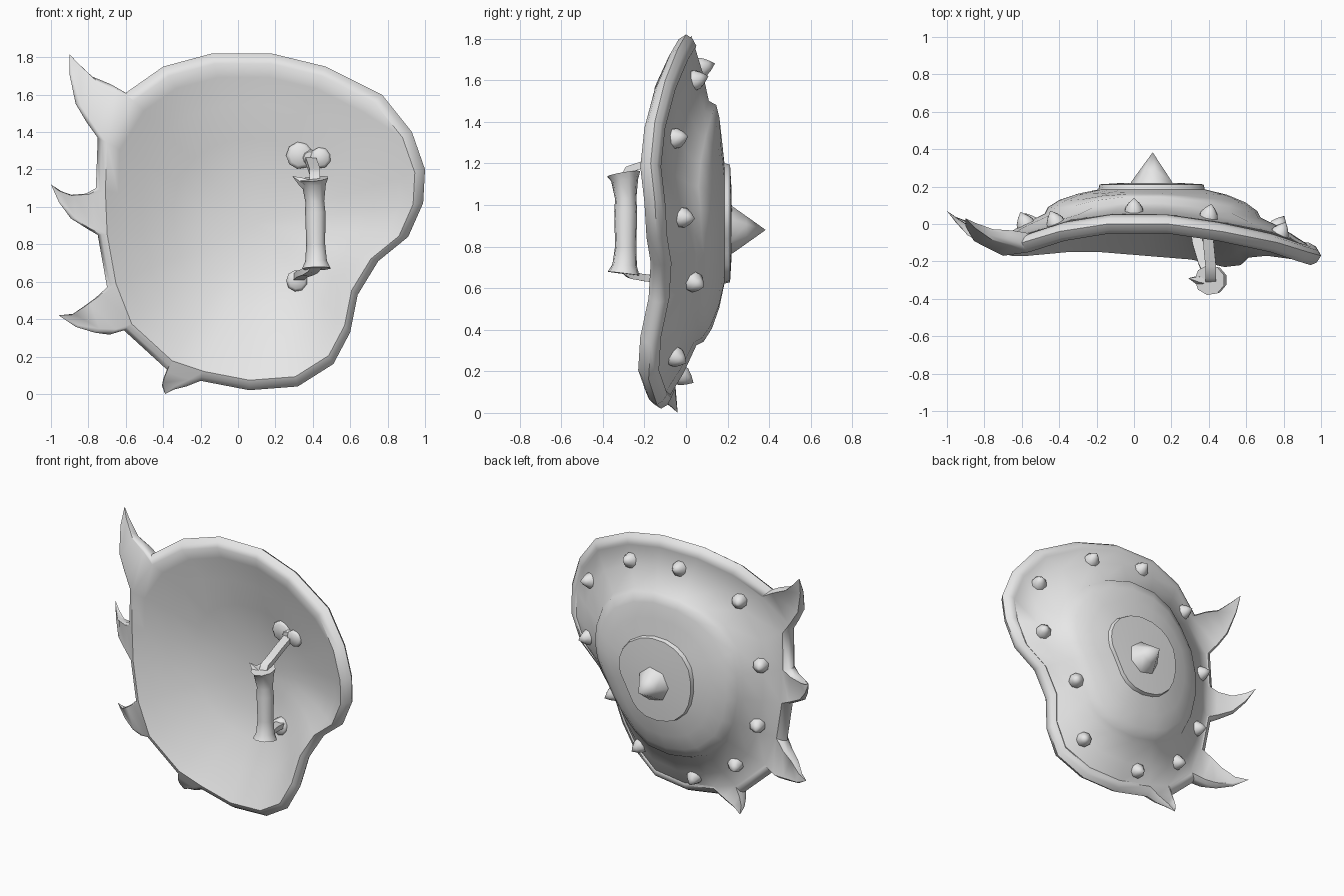
import bpy, bmesh, math
from mathutils import Vector
from mathutils.bvhtree import BVHTree

cube = bpy.data.objects.get("Cube")
if cube:
    bpy.data.objects.remove(cube)

grey = bpy.data.materials.new("plain grey")
grey.use_nodes = True
grey.diffuse_color = (0.8, 0.8, 0.8, 1)
grey.node_tree.nodes["Principled BSDF"].inputs["Base Color"].default_value = (0.8, 0.8, 0.8, 1)


def finish(name, bm, angle=50):
    bmesh.ops.recalc_face_normals(bm, faces=bm.faces)
    mesh = bpy.data.meshes.new(name)
    bm.to_mesh(mesh)
    bm.free()
    mesh.materials.append(grey)
    obj = bpy.data.objects.new(name, mesh)
    bpy.context.collection.objects.link(obj)
    bpy.ops.object.select_all(action="DESELECT")
    obj.select_set(True)
    bpy.context.view_layer.objects.active = obj
    bpy.ops.object.shade_smooth_by_angle(angle=math.radians(angle))


def skin(bm, rings):
    """Join rings of points; a ring with one point closes to a tip."""
    loops = [[bm.verts.new(p) for p in ring] for ring in rings]
    for a, b in zip(loops, loops[1:]):
        n = max(len(a), len(b))
        for i in range(n):
            j = (i + 1) % n
            if len(a) == 1:
                bm.faces.new((a[0], b[i], b[j]))
            elif len(b) == 1:
                bm.faces.new((a[i], a[j], b[0]))
            else:
                bm.faces.new((a[i], a[j], b[j], b[i]))
    for end in (loops[0], loops[-1]):
        if len(end) > 2:
            bm.faces.new(end)
    return loops


def tube(name, path, sides=8, flat=1.0):
    """Tapered tube through (x, y, z, radius) stations; flat thins it."""
    pts = [Vector(p[:3]) for p in path]
    rings = []
    for k, (c, p) in enumerate(zip(pts, path)):
        if p[3] == 0:
            rings.append([c])
            continue
        tangent = (pts[min(k + 1, len(pts) - 1)] - pts[max(k - 1, 0)]).normalized()
        side = tangent.orthogonal().normalized() if abs(tangent.x) > 0.9 else \
            (Vector((1, 0, 0)) - tangent * tangent.x).normalized()
        up = side.cross(tangent)
        steps = [math.tau * (i + .5) / sides for i in range(sides)]
        rings.append([c + p[3] * (side * math.cos(s) + up * (flat * math.sin(s))) for s in steps])
    bm = bmesh.new()
    skin(bm, rings)
    finish(name, bm)


# Shield outline: x, z and depth of the front lip
outline = [
    (-.14, 1.82, -.05), (.18, 1.82, -.05), (.47, 1.75, -.09), (.77, 1.6, -.15),
    (.93, 1.4, -.2), (1, 1.2, -.22), (.99, 1.02, -.2), (.91, .84, -.19),
    (.75, .71, -.17), (.64, .53, -.18), (.6, .33, -.22), (.51, .16, -.23),
    (.32, .04, -.19), (.06, .02, -.17), (-.2, .07, -.15), (-.38, .13, -.15),
    (-.61, .34, -.17), (-.7, .57, -.17), (-.75, .85, -.16), (-.76, 1.1, -.16),
    (-.75, 1.37, -.17), (-.6, 1.61, -.15), (-.4, 1.75, -.09)]
cx, cz = 0.09, 0.91


def ring(scale, y, follow, round_off=0.0):
    """Scaled outline; follow = how much it keeps the warp of the lip."""
    pts = []
    for x, z, lip in outline:
        d = Vector((x - cx, 0, z - cz))
        d = d.lerp(d.normalized() * 0.91, round_off) * scale
        pts.append((cx + d.x, y + follow * (lip + 0.17), cz + d.z))
    return pts


# Shield body: hollow front, rolled lip, studded band, dome and centre disc
bm = bmesh.new()
loops = skin(bm, [
    [(cx, .09, cz)],
    ring(.3, .07, 0, .5), ring(.5, .02, .15, .4), ring(.7, -.06, .45, .2),
    ring(.86, -.13, .85), ring(.94, -.17, 1), ring(.975, -.155, 1), ring(1, -.12, 1),
    ring(.98, -.09, 1), ring(.94, -.07, 1), ring(.925, -.075, 1),
    ring(.8, -.01, .75, .2), ring(.65, .05, .5, .5), ring(.63, .085, .5, .5),
    ring(.56, .125, .3, .5), ring(.45, .16, .1, .5), ring(.32, .185, 0, .5),
    ring(.313, .212, 0, .55), ring(.2, .218, 0, .7),
    [(cx, .222, cz)]])
bm.normal_update()
surface = BVHTree.FromBMesh(bm)

# Horns drawn out of the lip: outline edge, then x, y, z and scale of each station
horns = [
    (20, [(-.72, -.08, 1.535, .85), (-.805, -.06, 1.61, .6), (-.87, -.01, 1.73, .28),
          (-.9, .03, 1.815, 0)]),
    (18, [(-.785, -.08, .975, .75), (-.88, -.04, 1.0, .5), (-.95, .02, 1.055, .25),
          (-1, .07, 1.12, 0)]),
    (16, [(-.7, -.08, .43, .85), (-.775, -.06, .41, .62), (-.87, -.01, .395, .28),
          (-.96, .04, .42, 0)]),
    (14, [(-.325, -.08, .085, .7), (-.37, -.06, .045, .35), (-.39, -.04, 0, 0)])]
for i, stations in horns:
    patch = {v for loop in loops[5:11] for v in loop[i:i + 2]}
    faces = [f for f in bm.faces if all(v in patch for v in f.verts)]
    for x, y, z, size in stations:
        geom = bmesh.ops.extrude_face_region(bm, geom=faces)["geom"]
        old = [f for f in faces if f.is_valid]
        bmesh.ops.delete(bm, geom=old, context="FACES")
        verts = [g for g in geom if isinstance(g, bmesh.types.BMVert)]
        faces = [g for g in geom if isinstance(g, bmesh.types.BMFace)]
        if size == stations[0][3]:
            scale_before = 1
        middle = sum((v.co for v in verts), Vector()) / len(verts)
        for v in verts:
            v.co = Vector((x, y, z)) + (v.co - middle) * (size / scale_before)
        scale_before = size
bmesh.ops.remove_doubles(bm, verts=bm.verts, dist=1e-4)
finish("shield_body", bm)


def hit(x, z, from_y):
    return surface.ray_cast(Vector((x, from_y, z)), Vector((0, -from_y, 0)).normalized())[:2]


# Studs around the band, standing on its surface
studs = [(0, 1.66), (.4, 1.6), (.78, 1.32), (.77, .94), (.53, .63), (.39, .27),
         (-.05, .18), (-.38, .36), (-.55, .68), (-.58, 1.11), (-.42, 1.52)]
for x, z in studs:
    p, n = hit(x, z, 2)
    n = n if n.y > 0 else -n
    stations = [(-.02, .053), (.012, .05), (.04, .03), (.07, 0)]
    tube("stud", [(*(p + n * h), r) for h, r in stations], 8)

# Centre spike
tube("centre_spike", [(.1, .2, .88, .125), (.1, .225, .88, .115), (.1, .29, .88, .068),
                      (.1, .383, .88, 0)], 7)

# Grip with flared ends
tube("grip", [(.405, -.3, 1.15, .082), (.408, -.295, 1.12, .066), (.412, -.29, 1.03, .052),
              (.415, -.29, .97, .056), (.417, -.29, .8, .052), (.419, -.295, .71, .06),
              (.42, -.3, .67, .078)], 9)
tube("grip_thorn", [(.39, -.3, 1.11, .04), (.34, -.3, 1.135, .025), (.29, -.29, 1.165, 0)], 5)

# Flat straps and mounting pads that hold the grip
tube("upper_strap", [(.41, -.3, 1.13, .04), (.41, -.28, 1.17, .04), (.41, -.22, 1.19, .04),
                     (.4, -.12, 1.22, .04), (.385, .04, 1.26, .04)], 4, .6)
tube("lower_strap", [(.42, -.3, .69, .04), (.4, -.27, .665, .04), (.37, -.2, .65, .04),
                     (.34, -.1, .64, .04), (.32, .04, .62, .04)], 4, .6)
for x, z, r in [(.33, 1.275, .073), (.44, 1.262, .057), (.385, 1.262, .045), (.315, .605, .058)]:
    p, n = hit(x, z, -2)
    tube("mounting_pad", [(x, p.y + .03, z, r), (x, p.y - .02, z, r), (x, p.y - .035, z, r * .75)], 9)
